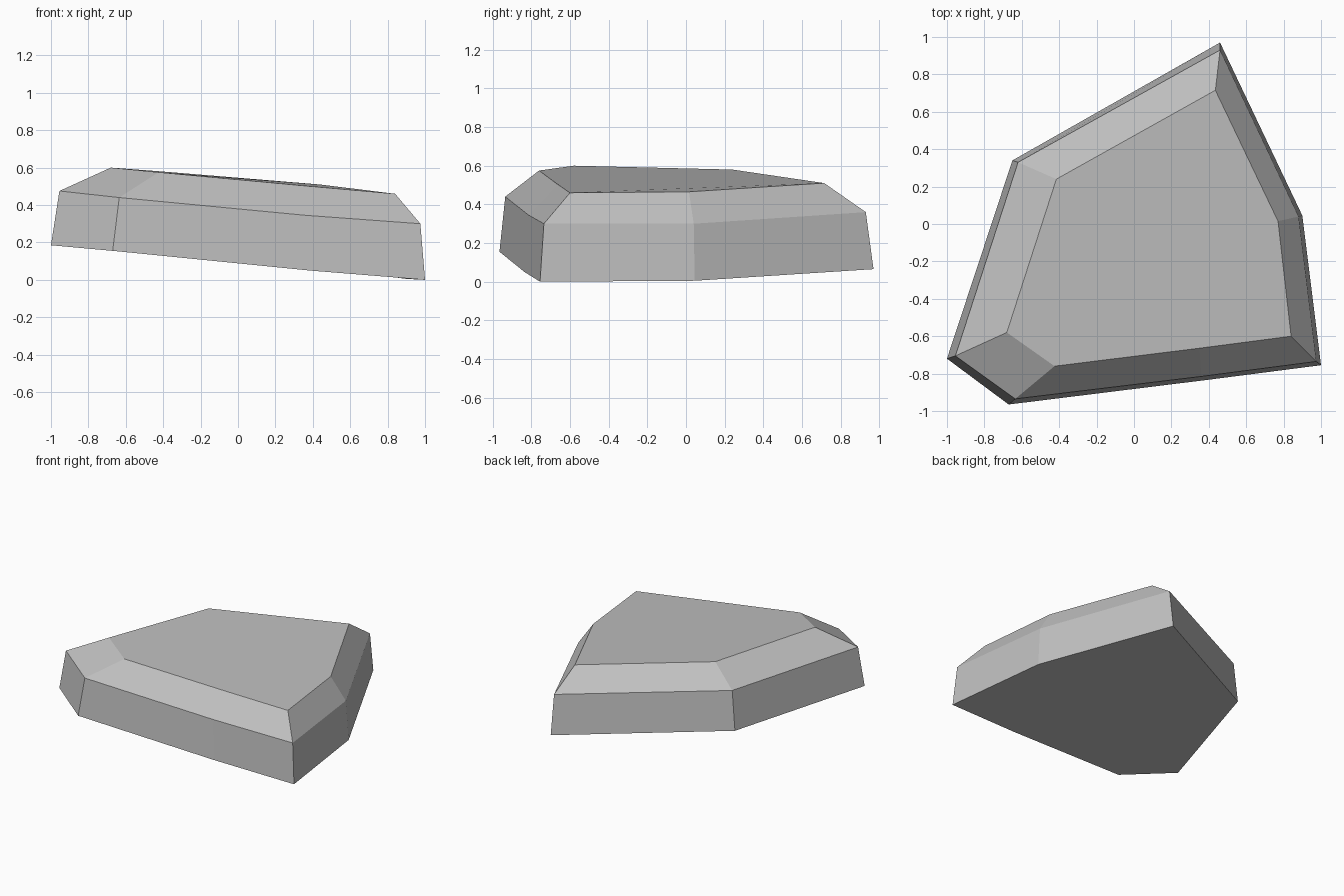
import bpy
import bmesh

cube = bpy.data.objects.get("Cube")
if cube:
    bpy.data.objects.remove(cube, do_unlink=True)

# Stone colour
stone = bpy.data.materials.new("stone grey")
stone.use_nodes = True
grey = (0.52, 0.52, 0.52, 1)
stone.diffuse_color = grey
bsdf = stone.node_tree.nodes["Principled BSDF"]
bsdf.inputs["Base Color"].default_value = grey
bsdf.inputs["Roughness"].default_value = 0.9

# Outlines of the slab: tilted base, shoulder and smaller top
base = [(-1, -.72, .185), (-.67, -.965, .155), (.38, -.835, .05), (1, -.755, 0),
        (.9, .045, .005), (.46, .97, .065), (-.65, .34, .155)]
shoulder = [(-.955, -.705, .475), (-.635, -.935, .44), (.36, -.815, .345), (.975, -.735, .3),
            (.88, .04, .3), (.46, .93, .36), (-.62, .33, .45)]
top = [(-.68, -.58, .6), (-.425, -.76, .575), (.35, -.664, .503), (.84, -.6, .46),
       (.77, .015, .465), (.435, .715, .51), (-.415, .24, .58)]

# Bridge the outlines into flat sides and a bevelled rim, then close both ends
bm = bmesh.new()
rings = [[bm.verts.new(p) for p in outline] for outline in (base, shoulder, top)]
for low, high in zip(rings, rings[1:]):
    n = len(low)
    for i in range(n):
        j = (i + 1) % n
        bm.faces.new((low[i], low[j], high[j], high[i]))
bm.faces.new(rings[-1])
bm.faces.new(rings[0][::-1])
bmesh.ops.recalc_face_normals(bm, faces=bm.faces[:])

mesh = bpy.data.meshes.new("rock_slab")
bm.to_mesh(mesh)
bm.free()
mesh.materials.append(stone)
rock = bpy.data.objects.new("rock_slab", mesh)
bpy.context.collection.objects.link(rock)
